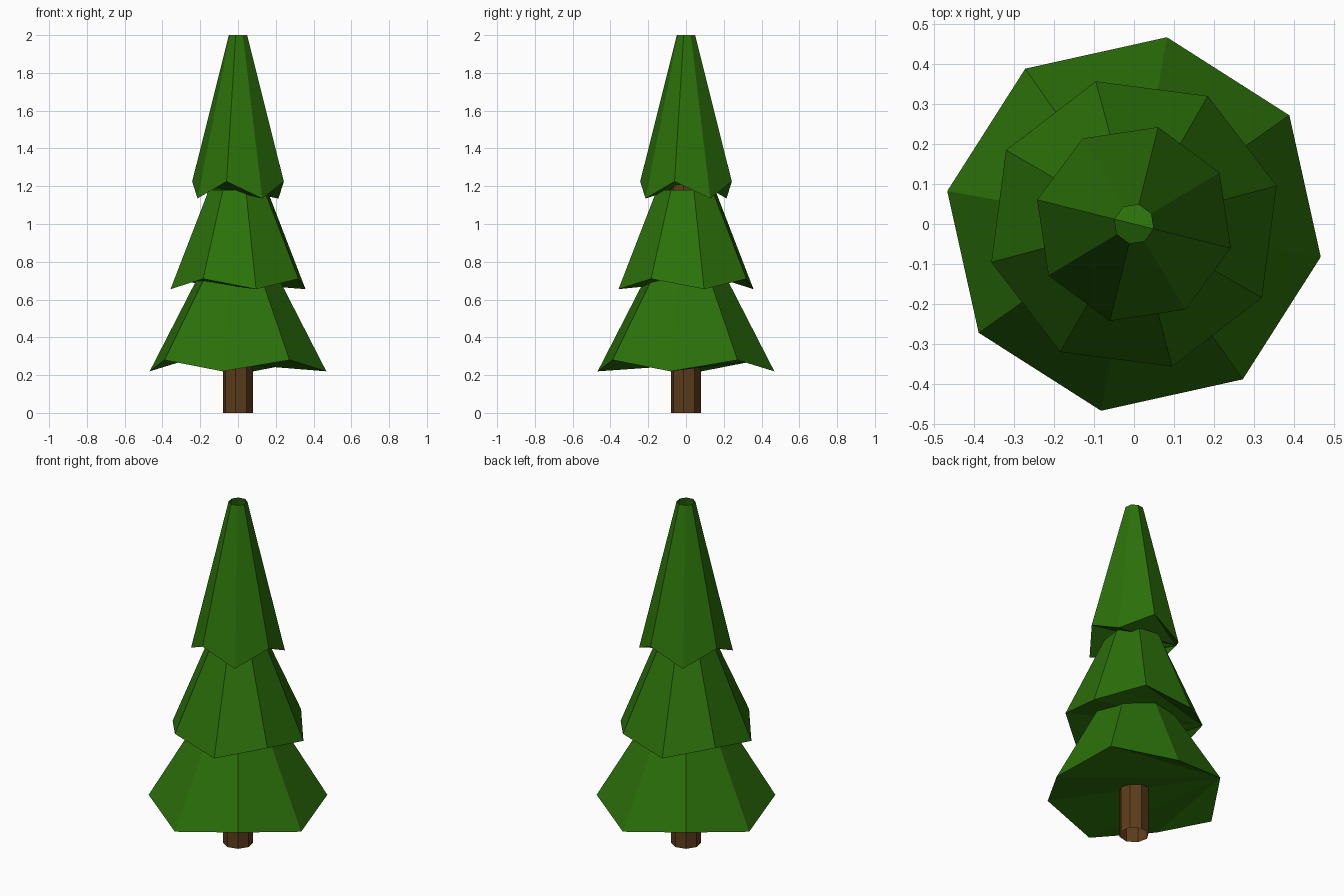
import bpy, bmesh
from math import cos, sin, radians

cube = bpy.data.objects.get("Cube")
if cube:
    bpy.data.objects.remove(cube, do_unlink=True)

SIDES = 8


def make_material(name, color):
    mat = bpy.data.materials.new(name)
    mat.use_nodes = True
    mat.diffuse_color = color
    mat.node_tree.nodes["Principled BSDF"].inputs["Base Color"].default_value = color
    return mat


def frustum(name, mat, turn, low, high, top, r_bottom, r_top, underside):
    """Open-topped tapered prism whose bottom corners alternate in height."""
    bm = bmesh.new()
    lower, upper = [], []
    for i in range(SIDES):
        a = radians(turn + 360 * i / SIDES)
        z = high if i % 2 else low
        lower.append(bm.verts.new((r_bottom * cos(a), r_bottom * sin(a), z)))
        upper.append(bm.verts.new((r_top * cos(a), r_top * sin(a), top)))
    for i in range(SIDES):
        j = (i + 1) % SIDES
        bm.faces.new((lower[i], lower[j], upper[j], upper[i]))
    if underside:
        # Fan of triangles spreading from one raised corner
        for i in range(2, SIDES):
            j = (i + 1) % SIDES
            bm.faces.new((lower[1], lower[j], lower[i]))
    mesh = bpy.data.meshes.new(name)
    bm.to_mesh(mesh)
    bm.free()
    mesh.materials.append(mat)
    obj = bpy.data.objects.new(name, mesh)
    bpy.context.collection.objects.link(obj)


needles = make_material("needle_green", (0.025, 0.165, 0.003, 1))
bark = make_material("bark_brown", (0.108, 0.047, 0.011, 1))

# Hollow trunk running up through the branches
frustum("trunk", bark, 80, 0, 0, 1.21, 0.08, 0.08, False)

# Three tiers of branches with zigzag hems
frustum("lower_branches", needles, 80, 0.22, 0.28, 0.7, 0.475, 0.225, True)
frustum("middle_branches", needles, 105, 0.655, 0.71, 1.18, 0.37, 0.16, True)
frustum("upper_branches", needles, 121, 1.135, 1.225, 2.0, 0.25, 0.05, True)
